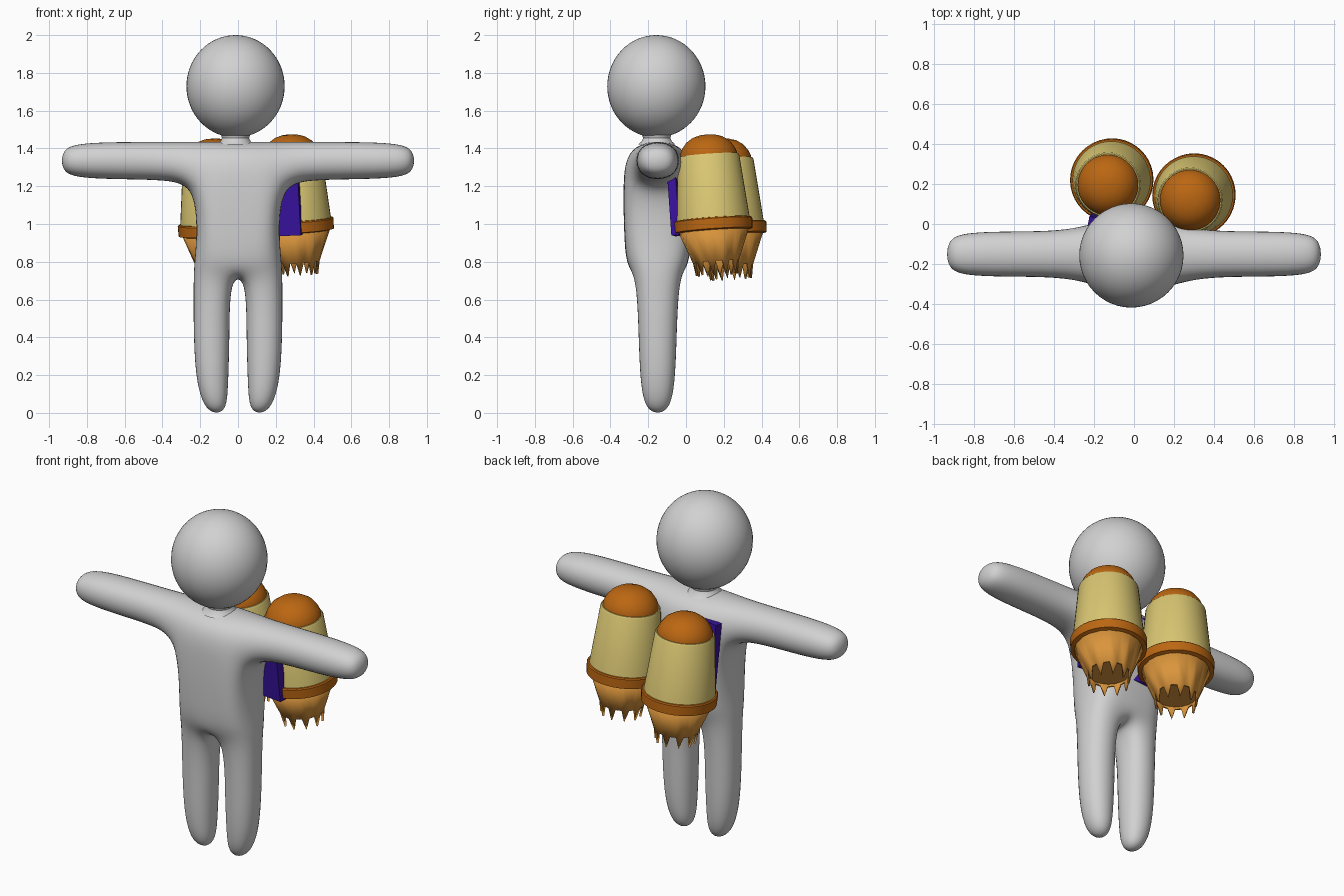
import bpy, bmesh, math
from mathutils import Matrix, Vector

if "Cube" in bpy.data.objects:
    bpy.data.objects.remove(bpy.data.objects["Cube"])


def material(name, rgb):
    m = bpy.data.materials.new(name)
    m.diffuse_color = (*rgb, 1)
    m.use_nodes = True
    m.node_tree.nodes["Principled BSDF"].inputs["Base Color"].default_value = m.diffuse_color
    return m


GREY = material("light_grey", (0.64, 0.64, 0.64))
ORANGE = material("burnt_orange", (0.50, 0.135, 0.006))
YELLOW = material("pale_yellow", (0.70, 0.57, 0.17))
AMBER = material("amber", (0.70, 0.30, 0.045))
PURPLE = material("deep_purple", (0.04, 0.006, 0.34))


def finish(name, bm, mat, matrix=None, angle=35):
    bmesh.ops.remove_doubles(bm, verts=bm.verts, dist=1e-5)
    bmesh.ops.recalc_face_normals(bm, faces=bm.faces)
    me = bpy.data.meshes.new(name)
    bm.to_mesh(me)
    bm.free()
    me.materials.append(mat)
    ob = bpy.data.objects.new(name, me)
    bpy.context.collection.objects.link(ob)
    if matrix is not None:
        ob.matrix_world = matrix
    bpy.ops.object.select_all(action='DESELECT')
    ob.select_set(True)
    bpy.context.view_layer.objects.active = ob
    bpy.ops.object.shade_smooth_by_angle(angle=math.radians(angle))
    return ob


def lathe(name, profile, mat, matrix, segments=40):
    bm = bmesh.new()
    verts = [bm.verts.new((r, 0, z)) for r, z in profile]
    edges = [bm.edges.new(p) for p in zip(verts, verts[1:])]
    bmesh.ops.spin(bm, geom=verts + edges, cent=(0, 0, 0), axis=(0, 0, 1),
                   angle=2 * math.pi, steps=segments)
    return finish(name, bm, mat, matrix)


# Body: a two-layer cage of cells, (column, row) -> x, z, half depth
CAGE = {
    (1, 0): (.08, 1.445, .165), (2, 0): (.24, 1.445, .13),
    (1, 1): (.09, 1.21, .185), (2, 1): (.235, 1.20, .17),
    (1, 2): (.08, .95, .178), (2, 2): (.222, .95, .165),
    (1, 3): (.05, .80, .17), (2, 3): (.238, .80, .15),
    (1, 4): (.036, .715, .125), (2, 4): (.244, .715, .118),
    (1, 5): (.036, .40, .109), (2, 5): (.244, .40, .109),
    (1, 6): (.045, .14, .10), (2, 6): (.228, .14, .10),
    (1, 7): (.058, -.01, .06), (2, 7): (.165, -.01, .06),
    (3, 0): (.40, 1.443, .123), (3, 1): (.40, 1.225, .125),
    (4, 0): (.62, 1.443, .123), (4, 1): (.62, 1.228, .123),
    (5, 0): (.84, 1.437, .118), (5, 1): (.84, 1.235, .118),
    (6, 0): (.94, 1.40, .08), (6, 1): (.94, 1.27, .08),
}
BODY_Y = -.15

cells = [(-1, 1, j) for j in range(4)]
for s in (-1, 1):
    cells += [(s, 2 * s, j) for j in range(7)]            # torso half and leg
    cells += [(i * s, (i + 1) * s, 0) for i in range(2, 6)]  # arm

bm = bmesh.new()
layer = {}
for (i, j), (x, z, d) in CAGE.items():
    for s in (-1, 1):
        for side in (-1, 1):
            layer[i * s, j, side] = bm.verts.new((x * s, BODY_Y + d * side, z))
edge_use = {}
for a, b, j in cells:
    loop = [(a, j), (b, j), (b, j + 1), (a, j + 1)]
    for side in (-1, 1):
        bm.faces.new([layer[p[0], p[1], side] for p in loop])
    for p, q in zip(loop, loop[1:] + loop[:1]):
        edge_use.setdefault(frozenset((p, q)), []).append((p, q))
for uses in edge_use.values():
    if len(uses) == 1:                                    # outer rim
        p, q = uses[0]
        bm.faces.new([layer[p[0], p[1], -1], layer[q[0], q[1], -1],
                      layer[q[0], q[1], 1], layer[p[0], p[1], 1]])
body = finish("body", bm, GREY, angle=180)
sub = body.modifiers.new("smooth", 'SUBSURF')
sub.levels = sub.render_levels = 3

# Head and neck
bm = bmesh.new()
bmesh.ops.create_uvsphere(bm, u_segments=48, v_segments=32, radius=1)
finish("head", bm, GREY, Matrix.Translation((-.013, -.157, 1.729))
       @ Matrix.Diagonal((.26, .26, .271, 1)), 180)
lathe("neck", [(.10, 1.42), (.08, 1.437), (.072, 1.455), (.085, 1.50)],
      GREY, Matrix.Translation((-.013, -.155, 0)))

# Boosters share one leaning axis
LEAN = Vector((0, 0, 1)).rotation_difference(
    Vector((-.054, -.07, 1))).to_matrix().to_4x4()


def nozzle(name, matrix, teeth=10):
    bm = bmesh.new()
    top, low = [], []
    for k in range(teeth):
        for f in (0, .45):
            t = 2 * math.pi * (k + f) / teeth
            c, s = math.cos(t), math.sin(t)
            top.append(bm.verts.new((.186 * c, .186 * s, -.03)))
            low.append(bm.verts.new((.122 * c, .122 * s, -.195)))
    n = len(top)
    for k in range(n):
        m = (k + 1) % n
        bm.faces.new([top[k], top[m], low[m], low[k]])
        if k % 2:                                         # pointed tooth
            t = 2 * math.pi * (k // 2 + .725) / teeth
            tip = bm.verts.new((.112 * math.cos(t), .112 * math.sin(t), -.265))
            bm.faces.new([low[k], low[m], tip])
    ob = finish(name, bm, AMBER, matrix)
    mod = ob.modifiers.new("wall", 'SOLIDIFY')
    mod.thickness, mod.offset = .012, -1


for side, pos in (("left", (-.11, .22, .972)), ("right", (.30, .145, .994))):
    m = Matrix.Translation(pos) @ LEAN
    lathe(side + "_booster_dome",
          [(0, .482), (.04, .479), (.08, .467), (.115, .443), (.138, .412),
           (.15, .385), (.152, .365)], ORANGE, m)
    lathe(side + "_booster_tank",
          [(.148, .372), (.157, .372), (.163, .362), (.193, .045), (.197, .02)],
          YELLOW, m)
    lathe(side + "_booster_band",
          [(.19, .034), (.203, .032), (.208, .026), (.206, -.028), (.18, -.034)],
          ORANGE, m)
    nozzle(side + "_booster_nozzle", m)
    lathe(side + "_nozzle_floor", [(0, -.18), (.12, -.18)], AMBER, m)

# Plate joining the boosters to the back
bm = bmesh.new()
bmesh.ops.create_cube(bm, size=1)
finish("back_plate", bm, PURPLE, Matrix.Translation((.055, -.02, 1.145)) @ LEAN
       @ Matrix.Rotation(math.radians(-10.5), 4, 'Z')
       @ Matrix.Diagonal((.55, .045, .43, 1)))
